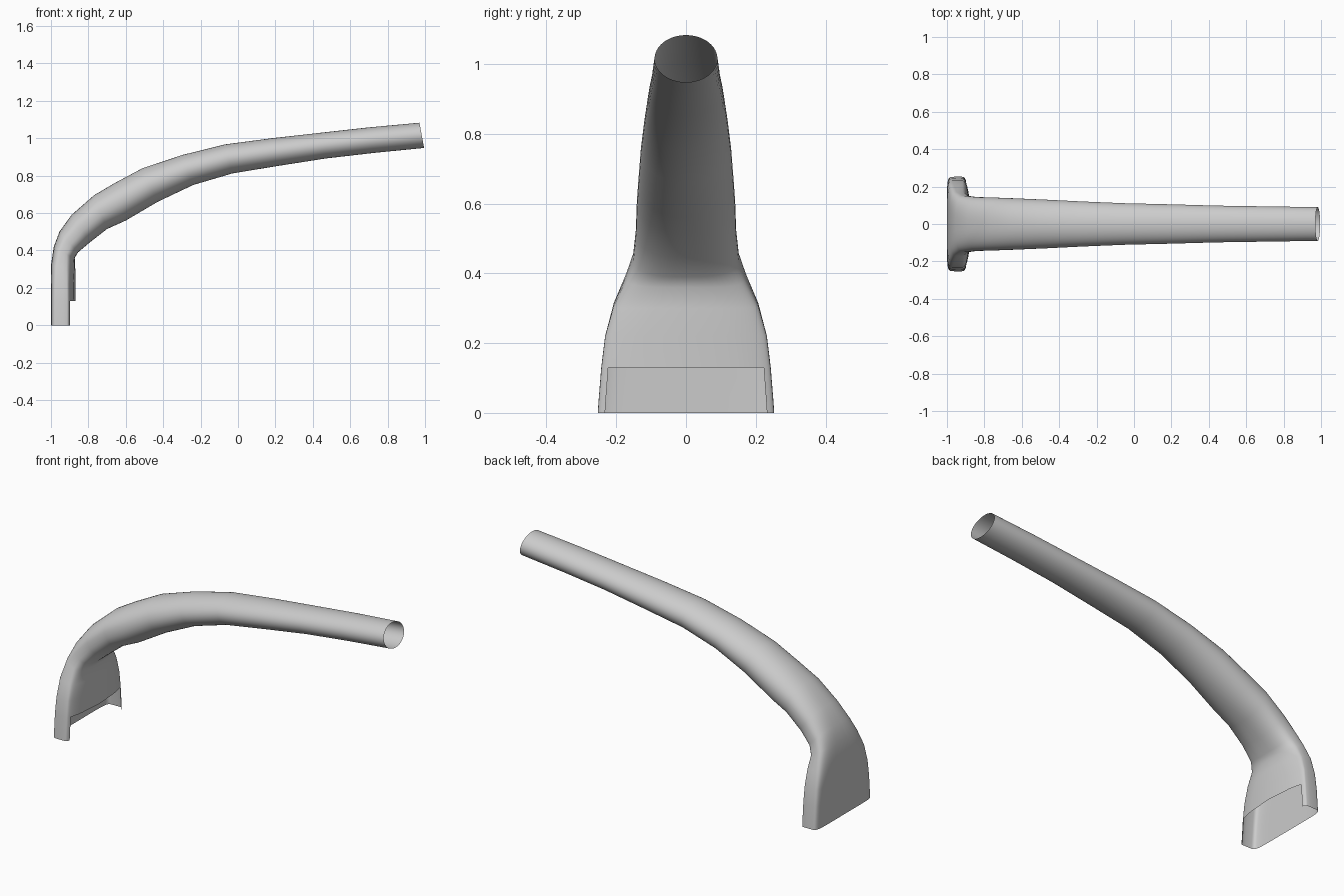
import bpy, bmesh, math

# Sections: outer x,z | inner x,z | half width | squareness (2 = ellipse) | front bulge
SECTIONS = [
    (-1.00, 0.00, -0.87, 0.00, 0.253, 8.0, 0.030),
    (-1.00, 0.03, -0.87, 0.03, 0.251, 8.0, 0.030),
    (-1.00, 0.13, -0.87, 0.13, 0.243, 8.0, 0.030),
    (-1.00, 0.22, -0.87, 0.22, 0.232, 7.0, 0.030),
    (-1.00, 0.32, -0.87, 0.30, 0.208, 5.0, 0.025),
    (-0.985, 0.42, -0.873, 0.36, 0.172, 3.6, 0.015),
    (-0.955, 0.50, -0.855, 0.39, 0.152, 2.8, 0.0),
    (-0.89, 0.59, -0.79, 0.445, 0.144, 2.4, 0.0),
    (-0.77, 0.695, -0.70, 0.515, 0.141, 2.2, 0.0),
    (-0.66, 0.76, -0.60, 0.56, 0.137, 2.1, 0.0),
    (-0.51, 0.84, -0.43, 0.66, 0.130, 2.0, 0.0),
    (-0.30, 0.91, -0.24, 0.75, 0.120, 2.0, 0.0),
    (-0.07, 0.967, -0.03, 0.812, 0.111, 2.0, 0.0),
    (0.18, 1.00, 0.22, 0.853, 0.105, 2.0, 0.0),
    (0.43, 1.028, 0.47, 0.892, 0.098, 2.0, 0.0),
    (0.70, 1.058, 0.73, 0.922, 0.094, 2.0, 0.0),
    (0.97, 1.083, 0.995, 0.948, 0.090, 2.0, 0.0),
]
SIDES = 48


def power(v, n):
    return math.copysign(abs(v) ** (2 / n), v) if abs(v) > 1e-9 else 0.0


def ring(bm, ox, oz, ix, iz, w, n, bulge):
    verts = []
    for k in range(SIDES):
        t = 2 * math.pi * k / SIDES
        a, b = power(math.cos(t), n), power(math.sin(t), n)
        x = (ox + ix) / 2 + a * (ix - ox) / 2
        z = (oz + iz) / 2 + a * (iz - oz) / 2
        if a > 0:
            x -= bulge * b * b * a
        verts.append(bm.verts.new((x, w * b, z)))
    return verts


# Open duct lofted from the wide rectangular mouth to the round end
bm = bmesh.new()
rings = [ring(bm, *s) for s in SECTIONS]
CORNER = SIDES // 8
for i in range(len(rings) - 1):
    for k in range(SIDES):
        # Notch in the front wall of the mouth
        if i < 2 and (k < CORNER or k >= SIDES - CORNER):
            continue
        j = (k + 1) % SIDES
        bm.faces.new((rings[i][k], rings[i][j], rings[i + 1][j], rings[i + 1][k]))
bmesh.ops.delete(bm, geom=[v for v in bm.verts if not v.link_faces], context='VERTS')
bmesh.ops.recalc_face_normals(bm, faces=bm.faces)

mesh = bpy.data.meshes.new("curved_duct")
bm.to_mesh(mesh)
bm.free()
duct = bpy.data.objects.new("curved_duct", mesh)
bpy.context.collection.objects.link(duct)
bpy.context.view_layer.objects.active = duct
duct.select_set(True)
bpy.ops.object.shade_smooth_by_angle(angle=math.radians(40))
